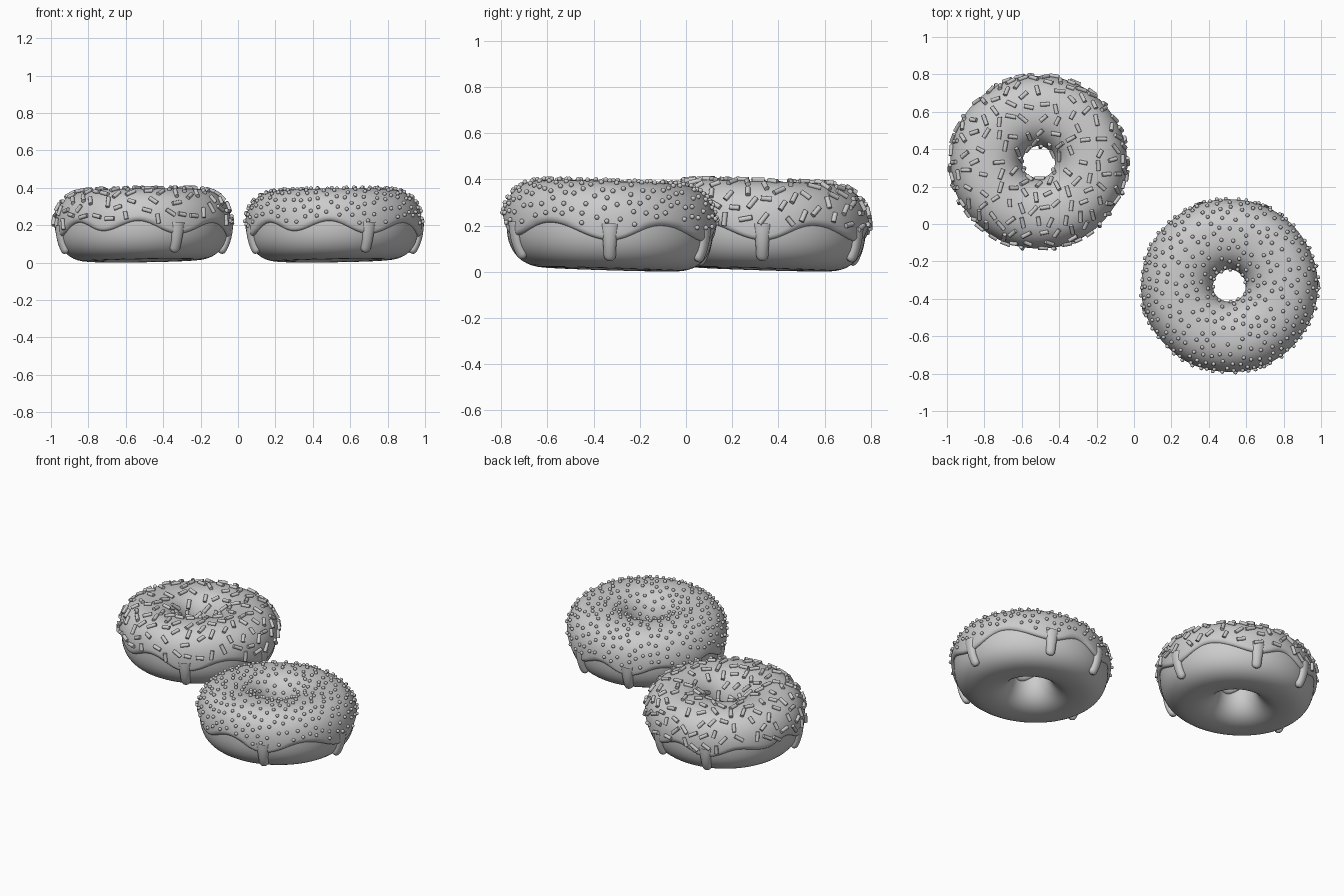
import bpy, bmesh, random
from math import sin, cos, pi, radians, asin, copysign, sqrt
from mathutils import Vector, Matrix

if "Cube" in bpy.data.objects:
    bpy.data.objects.remove(bpy.data.objects["Cube"])

GREY = (0.6, 0.6, 0.6, 1)
mat = bpy.data.materials.new("plain grey")
mat.use_nodes = True
mat.diffuse_color = GREY
mat.node_tree.nodes["Principled BSDF"].inputs["Base Color"].default_value = GREY

# Ring cross-section: a rounded, slightly square oval
RING, MID, WIDE, HIGH, POWER = 0.28, 0.19, 0.175, 0.18, 2.35
ICING = 0.02


def spow(v):
    return copysign(abs(v) ** (2 / POWER), v)


def surf(u, phi, off=0.0):
    """Point on the ring: u goes round the ring, phi round the section."""
    r = RING + (WIDE + off) * spow(cos(phi))
    x, y = r * cos(u), 0.98 * r * sin(u)
    z = MID + (HIGH + off) * spow(sin(phi))
    return Vector((x, y, z + 0.015 * x - 0.03 * y))


def phi_at(z):
    s = (z - MID) / HIGH
    return asin(copysign(abs(s) ** (POWER / 2), s))


# Wavy outer icing edge: (degrees round the ring, height)
EDGE = [(0, .13), (30, .2), (66, .14), (88, .19), (110, .14), (135, .19), (155, .17),
        (175, .2), (196, .14), (222, .21), (243, .16), (267, .21), (294, .14),
        (325, .2), (360, .13)]
DRIPS = [0, 66, 110, 196, 294]


def edge_height(u):
    d = (u * 180 / pi) % 360
    for (a, za), (b, zb) in zip(EDGE, EDGE[1:]):
        if a <= d <= b:
            return za + (zb - za) * (1 - cos(pi * (d - a) / (b - a))) / 2


def add_grid(bm, rows, wrap_rows=False):
    """Loft rows of points; every row is a closed loop."""
    vs = [[bm.verts.new(p) for p in row] for row in rows]
    n, m = len(vs), len(vs[0])
    for i in range(n if wrap_rows else n - 1):
        a, b = vs[i], vs[(i + 1) % n]
        for j in range(m):
            k = (j + 1) % m
            bm.faces.new((a[j], a[k], b[k], b[j]))
    return vs


def finish(bm, name, loc):
    bmesh.ops.recalc_face_normals(bm, faces=bm.faces)
    mesh = bpy.data.meshes.new(name)
    bm.to_mesh(mesh)
    bm.free()
    mesh.materials.append(mat)
    ob = bpy.data.objects.new(name, mesh)
    bpy.context.collection.objects.link(ob)
    ob.location = loc
    bpy.ops.object.select_all(action="DESELECT")
    ob.select_set(True)
    bpy.context.view_layer.objects.active = ob
    bpy.ops.object.shade_smooth_by_angle(angle=radians(40))
    return ob


def make_dough(name, loc):
    bm = bmesh.new()
    rows = [[surf(2 * pi * i / 96, 2 * pi * (j + .5) / 48) for i in range(96)]
            for j in range(48)]
    add_grid(bm, rows, True)
    finish(bm, name, loc)


def make_icing(name, loc):
    bm = bmesh.new()
    us = [2 * pi * i / 180 for i in range(180)]
    lip = 0.12
    # Rounded lip at both edges, even rows between
    start = [(lip * (1 - cos(a)), sin(a)) for a in (k * pi / 12 for k in range(7))]
    rows = []

    def span(u):
        return phi_at(edge_height(u)), pi + 0.08 + 0.1 * sin(3 * u)

    for d, h in start:
        rows.append([surf(u, span(u)[0] + d, ICING * h - .002) for u in us])
    for k in range(1, 36):
        t = k / 36
        rows.append([surf(u, (span(u)[0] + lip) * (1 - t) + (span(u)[1] - lip) * t,
                          ICING - .002) for u in us])
    for d, h in reversed(start):
        rows.append([surf(u, span(u)[1] - d, ICING * h - .002) for u in us])
    add_grid(bm, rows)

    # Drips: tapering runs ending in a rounded bead
    for n, deg in enumerate(DRIPS):
        u0 = radians(deg)
        top, tip = phi_at(.2), phi_at(.05 + .008 * (n % 2))
        rows = []
        for k in range(17):
            t = k / 16
            rho = .026 + .016 * (1 - t) ** 3 + .005 * t * t
            if t > .8:
                rho *= sqrt(max(0.002, 1 - ((t - .8) / .2) ** 2))
            rows.append([surf(u0 + rho * cos(a) / .45, top + (tip - top) * t,
                              .004 + .85 * rho * sin(a) * (.7 + .3 * t))
                         for a in (2 * pi * j / 16 for j in range(16))])
        rings = add_grid(bm, rows)
        bm.faces.new(rings[-1])
    finish(bm, name, loc)


def scatter(gap, count):
    """Evenly spaced random spots on the icing with their surface frames."""
    spots = []
    for _ in range(9000):
        u, phi = random.uniform(0, 2 * pi), random.uniform(0.02, pi * .93)
        if random.random() > (RING + WIDE * cos(phi)) / (RING + WIDE):
            continue
        if phi < phi_at(min(edge_height(u) + .035, .3)):
            continue
        p = surf(u, phi, ICING)
        if all((p - q[0]).length > gap for q in spots):
            du = (surf(u + .01, phi, ICING) - p).normalized()
            dv = (surf(u, phi + .01, ICING) - p).normalized()
            spots.append((p, du, dv))
            if len(spots) == count:
                break
    return spots


def make_rods(name, loc):
    bm = bmesh.new()
    for p, du, dv in scatter(.062, 190):
        a = random.uniform(0, pi)
        along = (du * cos(a) + dv * sin(a)).normalized()
        out = du.cross(dv).normalized()
        m = Matrix((out.cross(along), out, along)).transposed().to_4x4()
        m.translation = p + out * .003
        bmesh.ops.create_cone(bm, cap_ends=True, segments=10, radius1=.011,
                              radius2=.011, depth=random.uniform(.042, .06), matrix=m)
    finish(bm, name, loc)


def make_beads(name, loc):
    bm = bmesh.new()
    for p, du, dv in scatter(.041, 360):
        bmesh.ops.create_icosphere(bm, subdivisions=2, radius=.0105,
                                   matrix=Matrix.Translation(p + du.cross(dv) * .003))
    finish(bm, name, loc)


random.seed(7)
for label, loc, topping in (("rod", (-.51, .33, 0), make_rods),
                            ("bead", (.51, -.33, 0), make_beads)):
    make_dough(label + "_ring_dough", loc)
    make_icing(label + "_ring_icing", loc)
    topping(label + "_sprinkles", loc)
